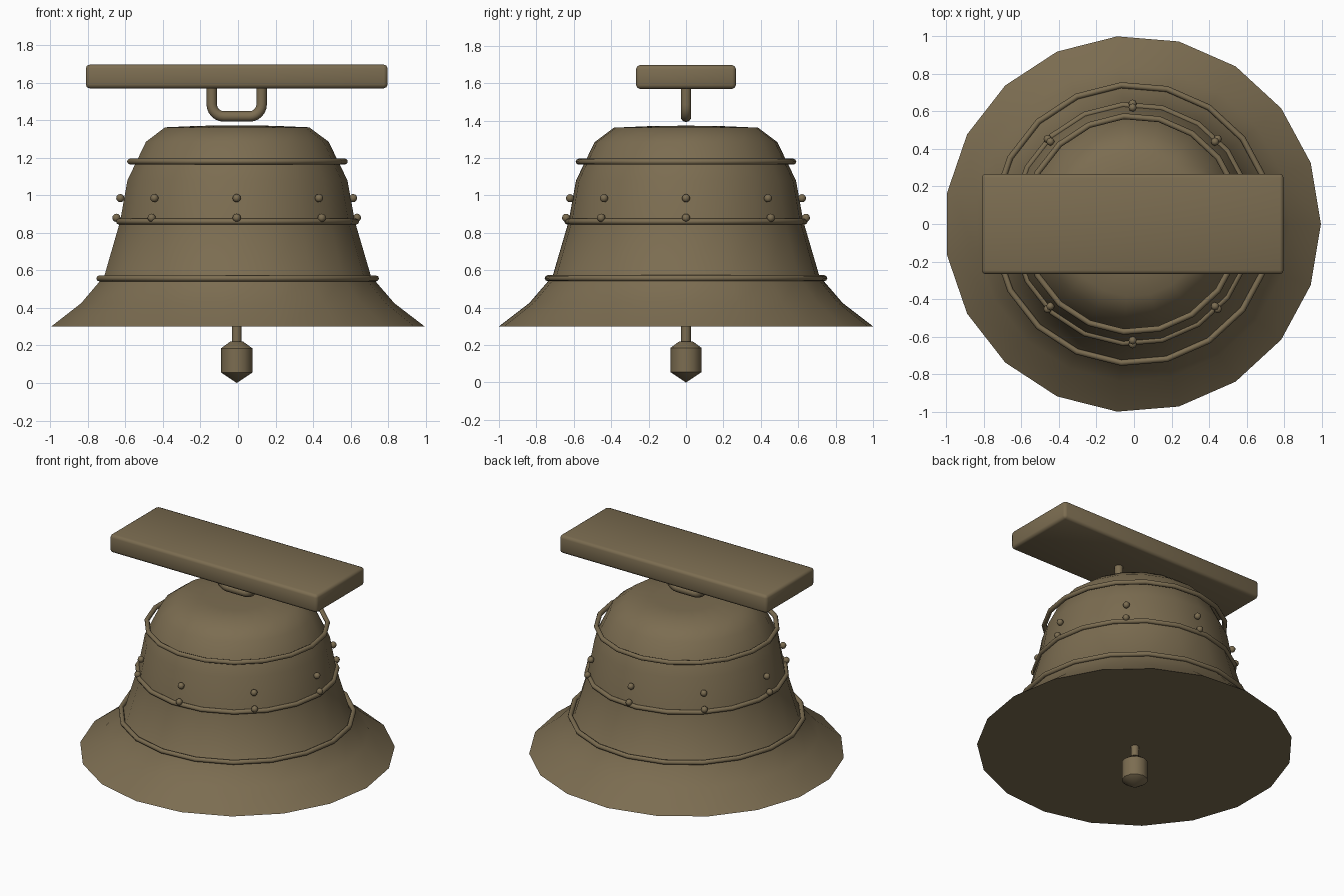
import bpy, bmesh, math
from mathutils import Vector, Matrix

if "Cube" in bpy.data.objects:
    bpy.data.objects.remove(bpy.data.objects["Cube"])

AX = -0.007          # bell axis: the 19-sided outline is slightly off centre
SIDES = 19
bronze = bpy.data.materials.new("bronze")
bronze.diffuse_color = (0.2, 0.152, 0.082, 1)
bronze.use_nodes = True
bronze.node_tree.nodes["Principled BSDF"].inputs["Base Color"].default_value = bronze.diffuse_color


def finish(name, bm, angle):
    bmesh.ops.recalc_face_normals(bm, faces=bm.faces)
    me = bpy.data.meshes.new(name)
    bm.to_mesh(me)
    bm.free()
    me.materials.append(bronze)
    ob = bpy.data.objects.new(name, me)
    bpy.context.collection.objects.link(ob)
    bpy.ops.object.select_all(action='DESELECT')
    ob.select_set(True)
    bpy.context.view_layer.objects.active = ob
    bpy.ops.object.shade_smooth_by_angle(angle=math.radians(angle))
    return ob


def lathe(name, profile, sides, angle=60, closed=False):
    """Spin (radius, z) points around the bell axis; radius 0 makes a pole."""
    bm = bmesh.new()
    rings = []
    for r, z in profile:
        if r == 0:
            rings.append([bm.verts.new((AX, 0, z))] * sides)
        else:
            rings.append([bm.verts.new((AX + r * math.cos(math.tau * i / sides),
                                        r * math.sin(math.tau * i / sides), z))
                          for i in range(sides)])
    pairs = list(zip(rings, rings[1:]))
    if closed:
        pairs.append((rings[-1], rings[0]))
    for a, b in pairs:
        for i in range(sides):
            j = (i + 1) % sides
            bm.faces.new(list(dict.fromkeys((a[i], a[j], b[j], b[i]))))
    return finish(name, bm, angle)


# Bell body, closed underneath
lathe("bell_body", [(0, 0.30), (1.003, 0.30), (0.84, 0.425), (0.715, 0.57),
                    (0.63, 0.86), (0.59, 1.08), (0.49, 1.285), (0.387, 1.362),
                    (0.2, 1.37), (0, 1.373)], SIDES)

# Raised bands
for name, r, z in (("upper_band", 0.576, 1.18), ("middle_band", 0.636, 0.86),
                   ("lower_band", 0.742, 0.557)):
    t = 0.016
    lathe(name, [(r + t * math.cos(k * math.tau / 8), z + t * math.sin(k * math.tau / 8))
                 for k in range(8)], SIDES, 50, closed=True)

# Two rows of studs
for name, r, z in (("upper_studs", 0.62, 0.985), ("lower_studs", 0.641, 0.88)):
    bm = bmesh.new()
    for k in range(8):
        a = k * math.tau / 8
        bmesh.ops.create_uvsphere(bm, u_segments=8, v_segments=6, radius=0.022,
                                  matrix=Matrix.Translation((AX + r * math.cos(a), r * math.sin(a), z)))
    finish(name, bm, 60)

# Clapper rod and weight
lathe("clapper_rod", [(0, 0.2), (0.026, 0.2), (0.026, 0.6), (0, 0.6)], 12, 40)
lathe("clapper_weight", [(0, 0), (0.083, 0.055), (0.083, 0.185), (0.035, 0.22), (0, 0.22)], 12, 40)

# Hanging loop: round tube swept along a U
path = [(-0.133, 1.6), (-0.133, 1.485)]
for k in range(1, 7):
    a = math.radians(180 + 15 * k)
    path.append((-0.068 + 0.065 * math.cos(a), 1.485 + 0.065 * math.sin(a)))
path += [(-x, z) for x, z in reversed(path)]
pts = [Vector((x + AX, 0, z)) for x, z in path]
bm = bmesh.new()
rings = []
for i, p in enumerate(pts):
    d = (pts[min(i + 1, len(pts) - 1)] - pts[max(i - 1, 0)]).normalized()
    side = Vector((-d.z, 0, d.x))
    rings.append([bm.verts.new(p + 0.028 * (side * math.cos(k * math.tau / 10)
                                           + Vector((0, math.sin(k * math.tau / 10), 0))))
                  for k in range(10)])
for a, b in zip(rings, rings[1:]):
    for k in range(10):
        j = (k + 1) % 10
        bm.faces.new((a[k], a[j], b[j], b[k]))
bm.faces.new(rings[0])
bm.faces.new(rings[-1])
finish("hanging_loop", bm, 45)

# Headstock beam with softened edges
bm = bmesh.new()
bmesh.ops.create_cube(bm, size=1, matrix=Matrix.Translation((AX, 0, 1.633))
                      @ Matrix.Diagonal((1.608, 0.534, 0.126, 1)))
bmesh.ops.bevel(bm, geom=bm.edges[:], offset=0.02, segments=2, affect='EDGES', profile=0.5)
finish("headstock_beam", bm, 50)
